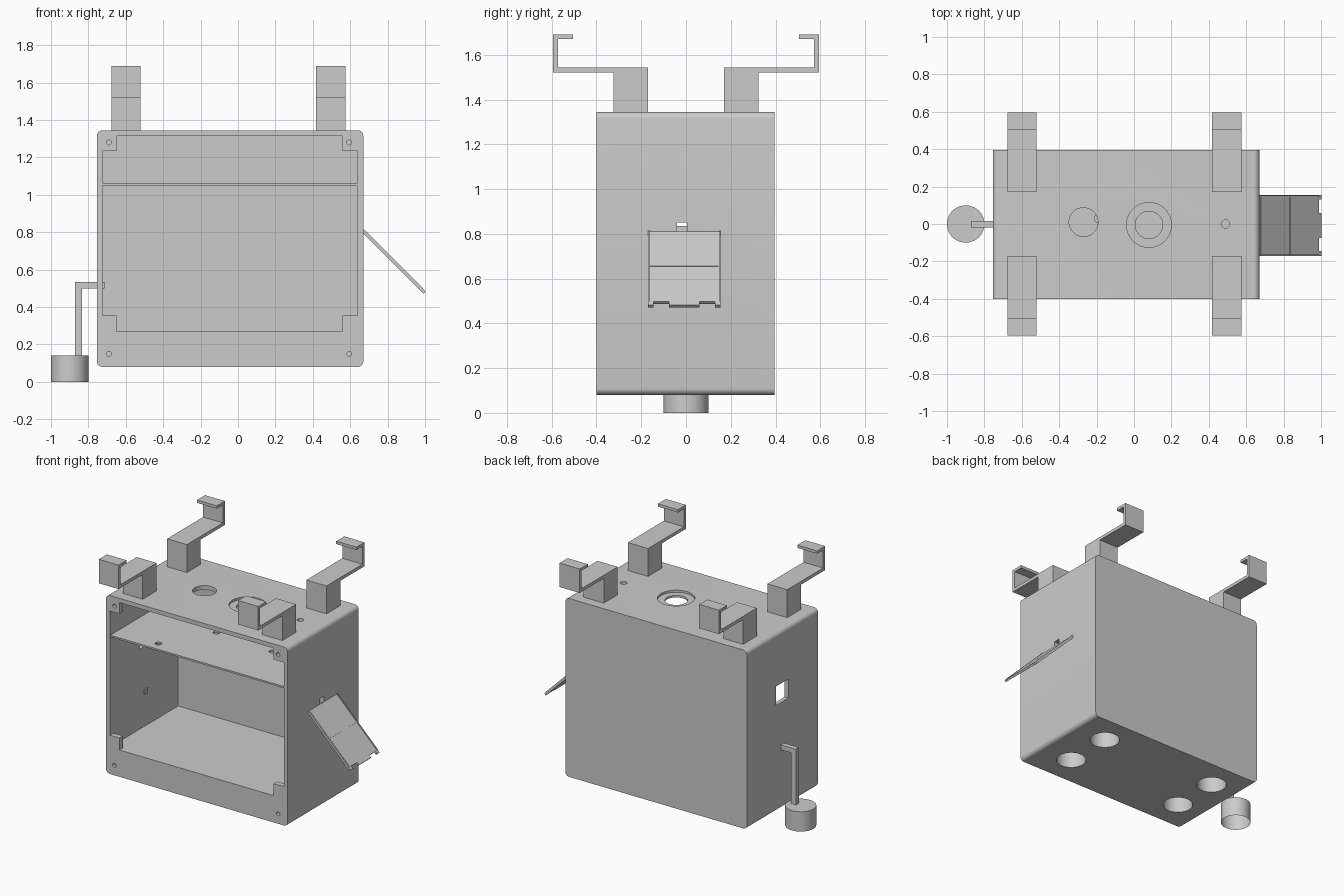
import bpy
import bmesh
import math
from mathutils import Matrix, Vector

default = bpy.data.objects.get("Cube")
if default:
    bpy.data.objects.remove(default, do_unlink=True)

grey = bpy.data.materials.new("light_grey")
grey.use_nodes = True
COLOUR = (0.6, 0.6, 0.6, 1)
grey.diffuse_color = COLOUR
grey.node_tree.nodes["Principled BSDF"].inputs["Base Color"].default_value = COLOUR


def finish(name, bm):
    mesh = bpy.data.meshes.new(name)
    bm.to_mesh(mesh)
    bm.free()
    mesh.materials.append(grey)
    obj = bpy.data.objects.new(name, mesh)
    bpy.context.collection.objects.link(obj)
    return obj


def add_box(bm, x, y, z):
    """Box between (min, max) pairs on each axis."""
    size = Vector((x[1] - x[0], y[1] - y[0], z[1] - z[0], 1))
    centre = Vector((sum(x) / 2, sum(y) / 2, sum(z) / 2))
    bmesh.ops.create_cube(bm, size=1, matrix=Matrix.Translation(centre) @ Matrix.Diagonal(size))


def box(name, x, y, z):
    bm = bmesh.new()
    add_box(bm, x, y, z)
    return finish(name, bm)


def cylinder(name, centre, radius, depth, axis="Z"):
    bm = bmesh.new()
    turn = Matrix.Rotation(math.pi / 2, 4, "X") if axis == "Y" else Matrix()
    bmesh.ops.create_cone(bm, cap_ends=True, segments=40, radius1=radius, radius2=radius,
                          depth=depth, matrix=Matrix.Translation(centre) @ turn)
    return finish(name, bm)


def activate(obj):
    bpy.ops.object.select_all(action="DESELECT")
    obj.select_set(True)
    bpy.context.view_layer.objects.active = obj


def cut(obj, cutters):
    """Subtract each cutter, then discard it."""
    for cutter in cutters:
        cutter.hide_render = True
        mod = obj.modifiers.new("cut", "BOOLEAN")
        mod.operation = "DIFFERENCE"
        mod.solver = "EXACT"
        mod.object = cutter
        activate(obj)
        bpy.ops.object.modifier_apply(modifier=mod.name)
        bpy.data.objects.remove(cutter, do_unlink=True)


def smooth(obj):
    activate(obj)
    bpy.ops.object.shade_smooth_by_angle(angle=math.radians(30))


LEFT, RIGHT, FRONT, BACK = -0.755, 0.67, -0.4, 0.395
BOTTOM, TOP = 0.08, 1.345
IN_X, IN_Z = (-0.725, 0.64), (0.27, 1.315)

# Housing with rounded edges running front to back
bm = bmesh.new()
add_box(bm, (LEFT, RIGHT), (FRONT, BACK), (BOTTOM, TOP))
edges = [e for e in bm.edges if abs(e.verts[0].co.y - e.verts[1].co.y) > 0.1]
bmesh.ops.bevel(bm, geom=edges, offset=0.03, segments=6, profile=0.5, affect="EDGES")
housing = finish("housing", bm)

cutters = [
    box("cavity", IN_X, (-0.5, 0.365), IN_Z),
    cylinder("top_port", (-0.27, 0.01, TOP), 0.077, 0.15),
    cylinder("ring_recess", (0.08, -0.005, TOP), 0.12, 0.03),
    cylinder("ring_port", (0.08, -0.005, TOP), 0.073, 0.15),
    cylinder("top_pin_hole", (0.49, 0, TOP), 0.022, 0.15),
    box("side_window", (-0.8, -0.7), (-0.07, 0.07), (0.835, 0.97)),
    box("latch_slot", (0.6, 0.7), (-0.04, 0.005), (0.8, 0.85)),
]
for x in (-0.535, 0.41):
    for y in (-0.175, 0.18):
        cutters.append(cylinder("foot_socket", (x, y, BOTTOM), 0.1, 0.32))
for x in (-0.69, 0.595):
    cutters.append(cylinder("screw_hole", (x, FRONT, 0.15), 0.013, 0.1, "Y"))
cut(housing, cutters)
smooth(housing)

# Corner mounting tabs in the opening
for side, x, hole_x in (("right", (IN_X[0], -0.65), -0.69), ("left", (0.56, IN_X[1]), 0.595)):
    for level, z in (("lower", (IN_Z[0], 0.355)), ("upper", (1.235, IN_Z[1]))):
        tab = box(f"{level}_{side}_tab", x, (FRONT, FRONT + 0.04), z)
        if level == "upper":
            cut(tab, [cylinder("tab_hole", (hole_x, FRONT, 1.28), 0.013, 0.2, "Y")])
            smooth(tab)

# Interior shelf with small cable holes
shelf = box("shelf", IN_X, (FRONT + 0.005, 0.365), (1.05, 1.062))
cut(shelf, [cylinder("cable_hole", (x, y, 1.056), 0.022, 0.1)
            for x, y in ((-0.19, 0.03), (-0.4, -0.32), (0.27, 0.0))])
smooth(shelf)

# Hooked brackets on the roof, as a side profile extruded across x
PROFILE = [(0.17, TOP), (0.325, TOP), (0.325, 1.52), (0.595, 1.52), (0.595, 1.69),
           (0.505, 1.69), (0.505, 1.67), (0.573, 1.67), (0.573, 1.543), (0.17, 1.543)]
for side, x0, x1 in (("right", -0.675, -0.52), ("left", 0.417, 0.575)):
    for end, sign in (("front", -1), ("back", 1)):
        bm = bmesh.new()
        face = bm.faces.new([bm.verts.new((x0, sign * y, z)) for y, z in PROFILE])
        grown = bmesh.ops.extrude_face_region(bm, geom=[face])["geom"]
        bmesh.ops.translate(bm, vec=(x1 - x0, 0, 0),
                            verts=[v for v in grown if isinstance(v, bmesh.types.BMVert)])
        bmesh.ops.recalc_face_normals(bm, faces=bm.faces)
        finish(f"{end}_{side}_bracket", bm)

# Float cup, open underneath, on a bent arm through the wall
bm = bmesh.new()
bmesh.ops.create_cone(bm, cap_ends=True, segments=40, radius1=0.1, radius2=0.1, depth=0.14,
                      matrix=Matrix.Translation((-0.9, 0, 0.07)))
base = [f for f in bm.faces if f.normal.z < -0.9]
bmesh.ops.delete(bm, geom=base, context="FACES_ONLY")
smooth(finish("float_cup", bm))
ARM_Y = (-0.02, 0.015)
box("float_arm_upright", (-0.872, -0.835), ARM_Y, (0.139, 0.5))
box("float_arm_cross", (-0.872, -0.715), ARM_Y, (0.5, 0.535))

# Sloping side flap: backing, two panels, thin rim and end tabs
W = (-0.17, 0.155)
bm = bmesh.new()
add_box(bm, (0, 0.447), W, (-0.012, 0))
for u in ((0.008, 0.222), (0.23, 0.447)):
    add_box(bm, u, (W[0] + 0.01, W[1] - 0.01), (0, 0.004))
for y in ((W[0], W[0] + 0.006), (W[1] - 0.006, W[1])):
    add_box(bm, (0, 0.447), y, (0, 0.006))
for y in ((W[0], -0.145), (-0.075, 0.06), (0.13, W[1])):
    add_box(bm, (0.447, 0.467), y, (-0.012, 0.004))
flap = finish("side_flap", bm)
flap.location = (RIGHT, 0, 0.81)
flap.rotation_euler = (0, math.radians(45), 0)
